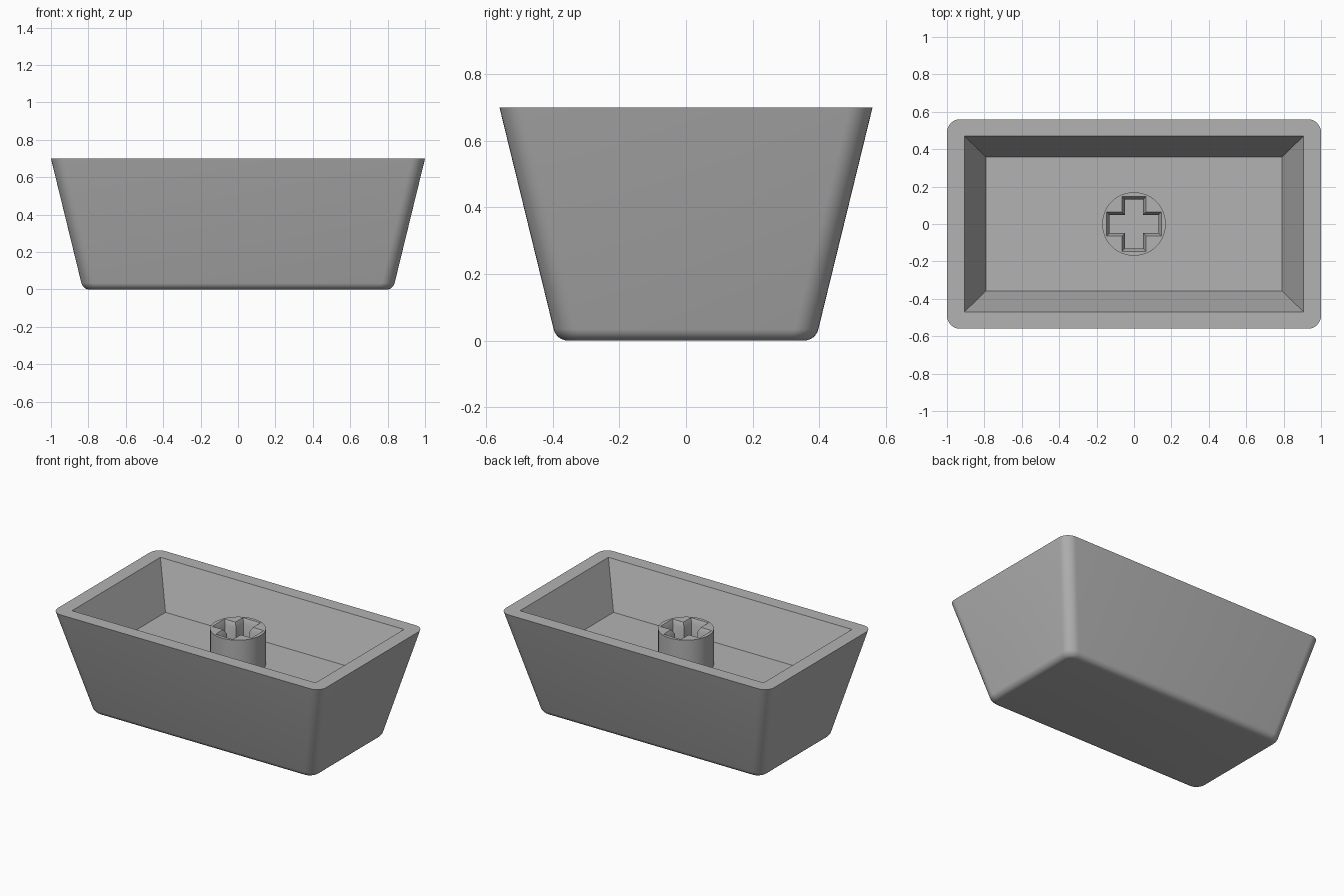
import bpy, bmesh, math

if "Cube" in bpy.data.objects:
    bpy.data.objects.remove(bpy.data.objects["Cube"])

grey = bpy.data.materials.new("mid_grey")
grey.diffuse_color = (0.45, 0.45, 0.45, 1)
grey.use_nodes = True
grey.node_tree.nodes["Principled BSDF"].inputs["Base Color"].default_value = grey.diffuse_color

TOP, FLOOR = 0.70, 0.404      # rim height and cavity floor height
SLOPE = 0.244                 # outward lean of the outer walls
SEG = 8                       # segments per rounded corner


def rounded_rect(bm, hx, hy, r, z):
    """Counter-clockwise loop of a rectangle with rounded corners."""
    loop = []
    for i, (sx, sy) in enumerate([(1, 1), (-1, 1), (-1, -1), (1, -1)]):
        for k in range(SEG + 1):
            a = math.pi / 2 * (i + k / SEG)
            loop.append(bm.verts.new((sx * (hx - r) + r * math.cos(a),
                                      sy * (hy - r) + r * math.sin(a), z)))
    return loop


def ring(bm, points, z):
    return [bm.verts.new((x, y, z)) for x, y in points]


def bridge(bm, a, b):
    n = len(a)
    for i in range(n):
        j = (i + 1) % n
        bm.faces.new((a[i], a[j], b[j], b[i]))


def finish(bm, name):
    bmesh.ops.recalc_face_normals(bm, faces=bm.faces)
    mesh = bpy.data.meshes.new(name)
    bm.to_mesh(mesh)
    bm.free()
    mesh.materials.append(grey)
    ob = bpy.data.objects.new(name, mesh)
    bpy.context.collection.objects.link(ob)
    bpy.ops.object.select_all(action='DESELECT')
    ob.select_set(True)
    bpy.context.view_layer.objects.active = ob
    bpy.ops.object.shade_smooth_by_angle(angle=math.radians(30))


# Shell: flared outer walls with a filleted underside
bm = bmesh.new()
FILLET = 0.044
lean = math.atan(SLOPE)
sweep = math.pi / 2 - lean
cut = FILLET * math.tan(sweep / 2)
loops = []
for k in range(7):
    a = sweep * k / 6         # from flat underside to leaning wall
    z = FILLET * (1 - math.cos(a))
    inset = cut - FILLET * math.sin(a)
    loops.append(rounded_rect(bm, 0.829 - inset, 0.389 - inset,
                              0.07 - max(inset, 0), z))
loops.append(rounded_rect(bm, 1.0, 0.56, 0.07, TOP))
for a, b in zip(loops, loops[1:]):
    bridge(bm, a, b)
bm.faces.new(loops[0])

# Flat rim and sharp-cornered cavity
corners = [(1, 1), (-1, 1), (-1, -1), (1, -1)]
lip = ring(bm, [(x * 0.907, y * 0.47) for x, y in corners], TOP)
base = ring(bm, [(x * 0.79, y * 0.357) for x, y in corners], FLOOR)
rim, n = loops[-1], SEG + 1
for i in range(4):
    for k in range(SEG):
        bm.faces.new((rim[i * n + k], rim[i * n + k + 1], lip[i]))
    j = (i + 1) % 4
    bm.faces.new((rim[i * n + SEG], rim[j * n], lip[j], lip[i]))
bridge(bm, lip, base)
bm.faces.new(base)
finish(bm, "shell")


# Stem: round post with a chamfered cross-shaped socket
def cross(length, width):
    pts = []
    for i in range(4):
        c, s = [(1, 0), (0, 1), (-1, 0), (0, -1)][i]
        for x, y in [(length, -width), (length, width), (width, width)]:
            pts.append((x * c - y * s, x * s + y * c))
    return pts


bm = bmesh.new()
STEM_TOP = 0.643
circle = [(0.17 * math.cos(math.tau * i / 48), 0.17 * math.sin(math.tau * i / 48))
          for i in range(48)]
foot, head = ring(bm, circle, FLOOR), ring(bm, circle, STEM_TOP)
mouth = ring(bm, cross(0.146, 0.065), STEM_TOP)
throat = ring(bm, cross(0.130, 0.049), STEM_TOP - 0.03)
bottom = ring(bm, cross(0.130, 0.049), FLOOR)
bridge(bm, foot, head)
bridge(bm, mouth, throat)
bridge(bm, throat, bottom)
edges = [bm.edges.get((l[i], l[i - 1])) for l in (head, mouth) for i in range(len(l))]
bmesh.ops.triangle_fill(bm, edges=edges, use_beauty=True, normal=(0, 0, 1))
finish(bm, "stem")
